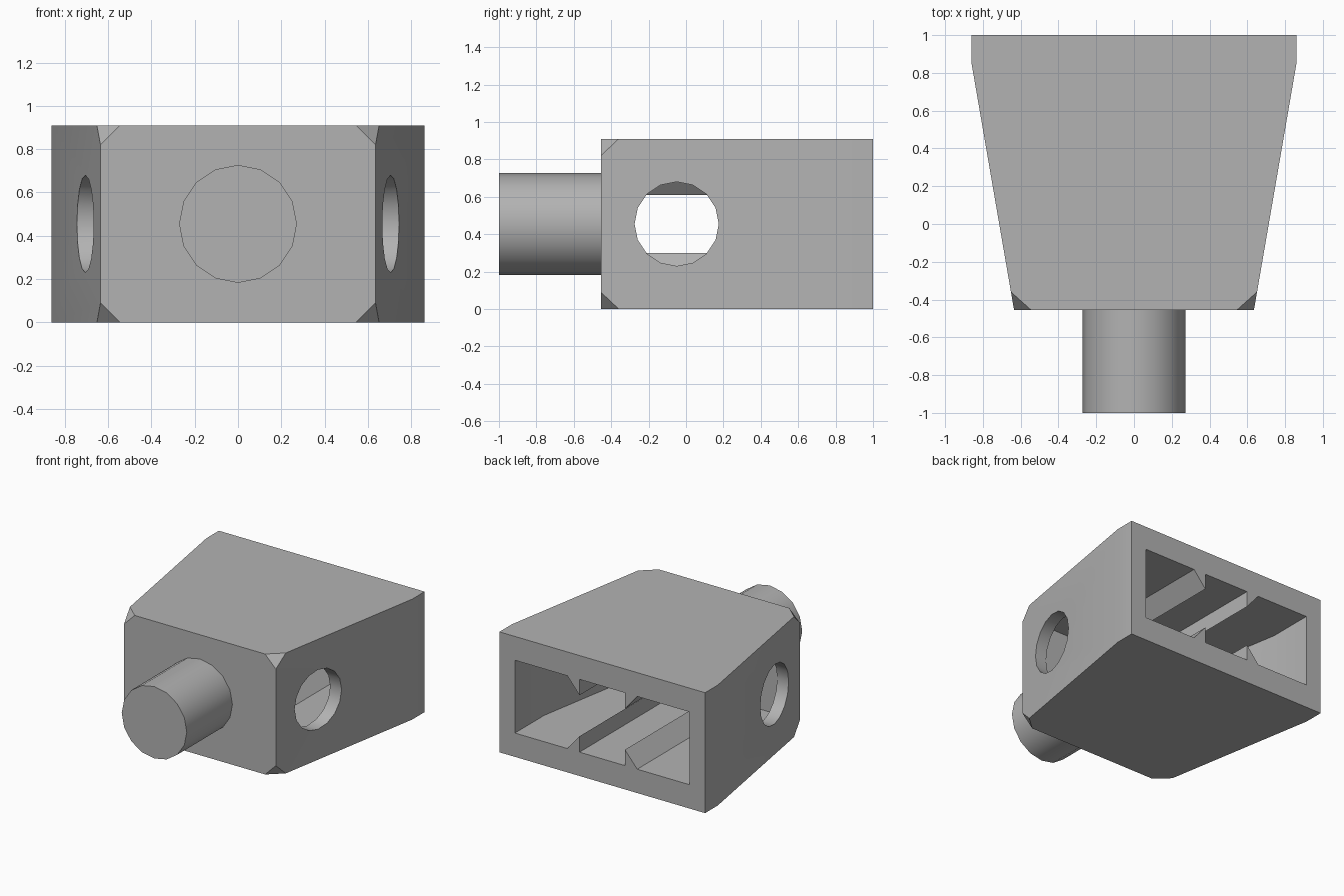
import bpy, bmesh, math
from mathutils import Vector, Matrix

if "Cube" in bpy.data.objects:
    bpy.data.objects.remove(bpy.data.objects["Cube"])

HEIGHT, MID = 0.91, 0.455
FRONT, BACK = -0.455, 1.0

grey = bpy.data.materials.new("plain grey")
grey.use_nodes = True
grey.diffuse_color = (0.45, 0.45, 0.45, 1)
grey.node_tree.nodes["Principled BSDF"].inputs["Base Color"].default_value = grey.diffuse_color


def finish(name, bm):
    bmesh.ops.recalc_face_normals(bm, faces=bm.faces)
    mesh = bpy.data.meshes.new(name)
    bm.to_mesh(mesh)
    bm.free()
    mesh.materials.append(grey)
    obj = bpy.data.objects.new(name, mesh)
    bpy.context.collection.objects.link(obj)
    return obj


def prism(bm, points, shift):
    """Extrude a closed outline along a vector."""
    face = bm.faces.new([bm.verts.new(p) for p in points])
    moved = bmesh.ops.extrude_face_region(bm, geom=[face])["geom"]
    verts = [v for v in moved if isinstance(v, bmesh.types.BMVert)]
    bmesh.ops.translate(bm, verts=verts, vec=shift)


def plan_block(half_plan, z0, z1):
    """Block with a mirrored plan outline."""
    bm = bmesh.new()
    plan = half_plan + [(-x, y) for x, y in reversed(half_plan)]
    prism(bm, [(x, y, z0) for x, y in plan], (0, 0, z1 - z0))
    return bm


def rod(bm, radius, length, matrix):
    bmesh.ops.create_cone(bm, cap_ends=True, segments=16, radius1=radius,
                          radius2=radius, depth=length, matrix=matrix)


def cut(target, cutter):
    cutter.hide_render = True
    mod = target.modifiers.new("cut", 'BOOLEAN')
    mod.operation = 'DIFFERENCE'
    mod.solver = 'EXACT'
    mod.object = cutter
    bpy.context.view_layer.objects.active = target
    bpy.ops.object.modifier_apply(modifier=mod.name)
    bpy.data.objects.remove(cutter)


# Tapered housing with its four front corners clipped
bm = plan_block([(0.635, FRONT), (0.86, 0.85), (0.86, BACK)], 0, HEIGHT)
for sx in (-1, 1):
    for z, up in ((0, 1), (HEIGHT, -1)):
        a = Vector((sx * 0.545, FRONT, z))
        b = Vector((sx * 0.635, FRONT, z + up * 0.09))
        c = Vector((sx * 0.651, -0.36, z))
        normal = (b - a).cross(c - a)
        if normal.x * sx < 0:
            normal.negate()
        geom = bm.verts[:] + bm.edges[:] + bm.faces[:]
        bmesh.ops.bisect_plane(bm, geom=geom, dist=1e-5, plane_co=a,
                               plane_no=normal, clear_outer=True)
        bmesh.ops.holes_fill(bm, edges=bm.edges[:])
housing = finish("housing", bm)

# Cavity open at the back, leaving four triangular ribs standing
cavity = finish("cavity_cutter", plan_block(
    [(0.57, -0.28), (0.73, 0.65), (0.73, 1.1)], 0.18, 0.73))
bm = bmesh.new()
for sx in (-1, 1):
    for up in (-1, 1):
        outline = [(0.19, 0.155), (0.19, 0.355), (0.36, 0.355)]
        prism(bm, [(sx * x, -0.5, MID + up * h) for x, h in outline], (0, 2, 0))
cut(cavity, finish("rib_cutter", bm))
cut(housing, cavity)

# Round hole through each side wall
bm = bmesh.new()
for sx in (-1, 1):
    rod(bm, 0.225, 0.5, Matrix.Translation((sx * 0.7, -0.05, MID))
        @ Matrix.Rotation(math.pi / 2, 4, 'Y'))
cut(housing, finish("hole_cutter", bm))

# Round peg on the front
bm = bmesh.new()
rod(bm, 0.272, FRONT + 1, Matrix.Translation((0, (FRONT - 1) / 2, MID))
    @ Matrix.Rotation(math.pi / 2, 4, 'X'))
peg = finish("front_peg", bm)

for obj in (housing, peg):
    bpy.ops.object.select_all(action='DESELECT')
    obj.select_set(True)
    bpy.context.view_layer.objects.active = obj
    bpy.ops.object.shade_smooth_by_angle(angle=math.radians(30))
